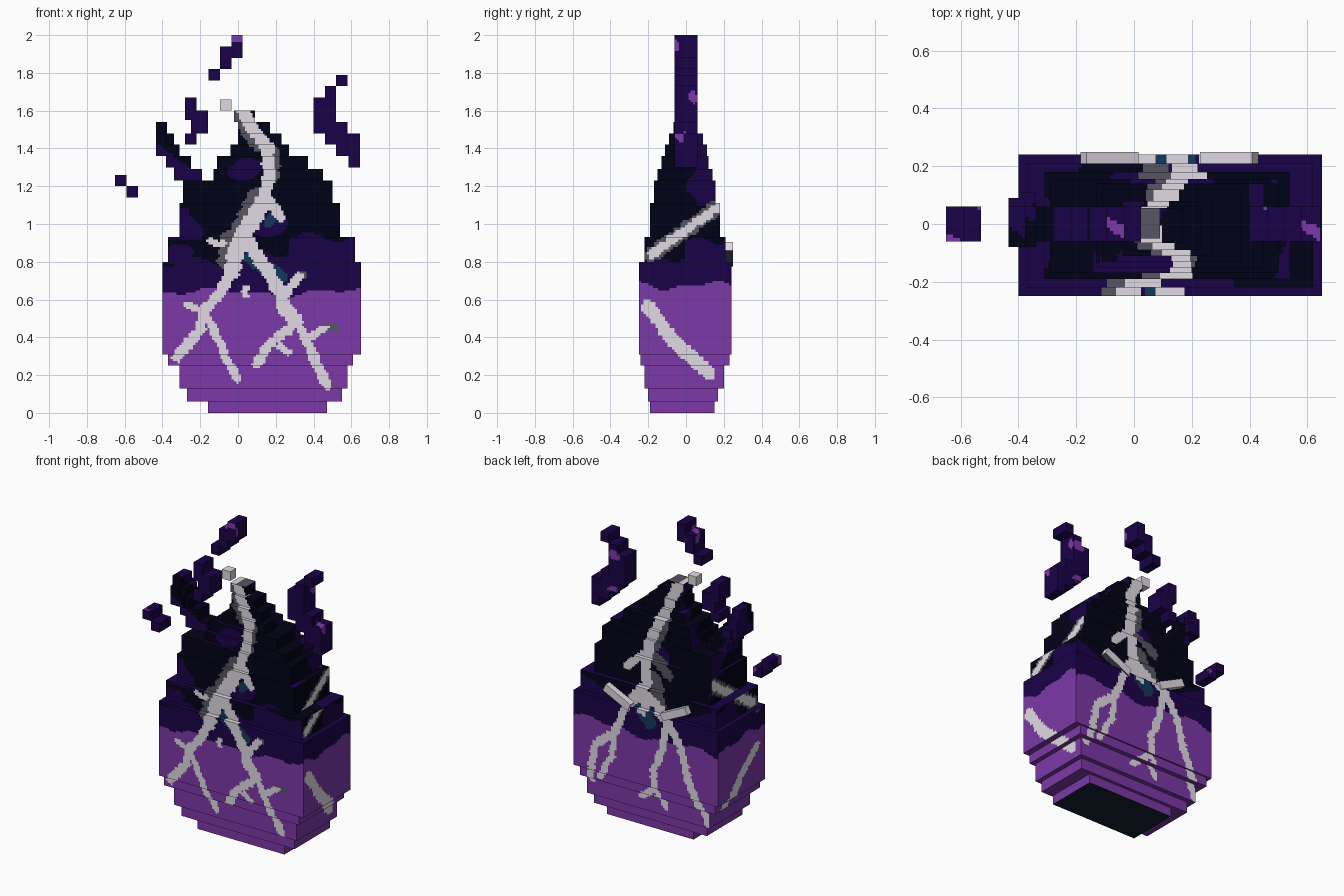
import bpy, bmesh, math
from mathutils import Vector, Matrix

CELL = 0.0125
COLOURS = [("purple", (.20, .040, .385)), ("dark_purple", (.011, .0006, .065)),
           ("near_black", (.0004, .0004, .009)), ("pale_grey", (.75, .71, .77)),
           ("dark_grey", (.095, .090, .12)), ("deep_teal", (.008, .038, .105)),
           ("navy", (.005, .014, .028))]
PURPLE, DARK, BLACK, PALE, GREY, TEAL, NAVY = range(7)
MATS = []
for name, c in COLOURS:
    m = bpy.data.materials.new(name)
    m.diffuse_color = (*c, 1)
    MATS.append(m)

# Lightning strokes: (colour, half width, path)
FRONT = [
    (PALE, .034, [(.02, 1.62), (.08, 1.5), (.16, 1.4), (.165, 1.24), (.13, 1.13), (.05, 1.0)]),
    (PALE, .046, [(.14, 1.12), (.03, .95), (-.01, .86), (-.03, .76)]),
    (PALE, .028, [(-.03, .76), (-.1, .63), (-.18, .54), (-.2, .44), (-.32, .3)]),
    (PALE, .022, [(-.27, .57), (-.18, .54), (-.09, .36), (-.06, .28), (.0, .18)]),
    (PALE, .036, [(.04, .93), (.15, .76), (.23, .63), (.24, .56), (.31, .48)]),
    (PALE, .026, [(.31, .48), (.36, .39), (.42, .25), (.47, .15)]),
    (PALE, .026, [(.31, .48), (.16, .36), (.1, .26)]),
    (PALE, .024, [(.25, .63), (.32, .72)]),
    (PALE, .022, [(.36, .39), (.46, .45)]),
    (PALE, .018, [(.22, .36), (.27, .32)]),
    (PALE, .018, [(.04, .66), (.04, .63)]),
    (PALE, .018, [(-.14, .91), (-.08, .89)]),
    (PALE, .026, [(.15, 1.13), (.23, 1.04)]),
    (GREY, .02, [(.32, .72), (.35, .73)]),
    (GREY, .02, [(.48, .455), (.51, .45)]),
    (GREY, .045, [(.10, 1.15), (0, .96)]),
    (GREY, .03, [(-.06, .93), (-.08, .80)]),
    (GREY, .045, [(.0, 1.58), (.11, 1.43)]),
    (GREY, .03, [(.19, 1.38), (.19, 1.26)]),
    (TEAL, .04, [(.07, .82), (.22, .72)]),
    (TEAL, .025, [(.2, 1.06), (.16, 1.0)])]
BACK = [
    (PALE, .036, [(.0, 1.6), (.07, 1.48), (.09, 1.4), (.13, 1.3), (.16, 1.2), (.17, 1.11), (.15, .8)]),
    (PALE, .032, [(.15, .97), (.27, .79)]),
    (PALE, .026, [(.27, .79), (.35, .6), (.49, .49), (.54, .24)]),
    (PALE, .022, [(.35, .6), (.37, .45), (.46, .28)]),
    (PALE, .032, [(.15, .9), (-.03, .77)]),
    (PALE, .026, [(-.03, .78), (0, .6), (.07, .42), (.06, .31), (.17, .22)]),
    (PALE, .022, [(.06, .31), (.01, .19)]),
    (PALE, .028, [(-.03, .78), (-.13, .63), (-.18, .44), (-.31, .15)]),
    (PALE, .028, [(.17, 1.15), (.3, 1.03)]),
    (GREY, .035, [(.14, 1.15), (0, 1.05)]),
    (GREY, .04, [(.08, 1.34), (.12, 1.2)]),
    (GREY, .045, [(.10, 1.0), (.04, .85)]),
    (TEAL, .05, [(.2, .86), (.1, .74)])]
RIGHT = [(PALE, .024, [(-.18, .84), (.17, 1.09)]), (GREY, .040, [(-.18, .84), (.17, 1.09)]),
         (PALE, .036, [(-.2, .56), (-.05, .36), (.12, .21)])]
LEFT = [(PALE, .026, [(.17, 1.06), (-.17, .83)]), (GREY, .045, [(.17, 1.06), (-.17, .83)]),
        (PALE, .034, [(-.16, .56), (.0, .43), (.14, .25)])]


def near(px, pz, a, b):
    dx, dz = b[0] - a[0], b[1] - a[1]
    t = max(0, min(1, ((px - a[0]) * dx + (pz - a[1]) * dz) / (dx * dx + dz * dz)))
    return math.hypot(px - a[0] - dx * t, pz - a[1] - dz * t)


def body_colour(c, n):
    """Lightning first, then black, dark purple and purple bands by height."""
    x, y, z = c
    if n.z < -.5:
        return NAVY if z < .01 else (PURPLE if z < .7 else DARK)
    if n.z > .5 and z > 1.59:
        return GREY if x > .02 else PALE
    side = abs(n.x) > .5
    if side:
        strokes, u = (RIGHT if n.x > 0 else LEFT), y
        if z > 1.12:
            strokes = []
    else:
        strokes, u = (FRONT if y < 0 else BACK), x
    rough = .004 * math.sin(71 * u + 90 * z) + .003 * math.sin(150 * z - 60 * u)
    for col, w, path in strokes:
        if any(near(u, z, a, b) < w + rough for a, b in zip(path, path[1:])):
            return col
    wave = .016 * math.sin(9 * x + 14 * y) + .012 * math.sin(23 * x + 31 * y)
    if z < .638 + wave + (.035 if side else 0):
        return PURPLE
    patch = math.sin(11 * x + 5 * z + 1) + math.sin(17 * z - 6 * x + 9 * y)
    if n.z > .5:
        # Ledges: purple low down, patchy higher up
        if z < .85:
            return DARK
        return DARK if patch > (-.6 if z < .95 else .35) else BLACK
    if side:
        edge = .82 + (.09 if y > 0 else 0) + .02 * math.sin(25 * y)
        if z > 1.1 and y > .03 + .03 * math.sin(30 * z):
            return DARK
    elif y < 0:
        edge = .80 if x < -.1 else (.93 if x > .27 else .85)
        edge += .025 * math.sin(21 * x)
        if x < -.22 + .04 * math.sin(28 * z) and .92 < z < 1.08:
            return DARK
    else:
        edge = .86 + .04 * math.sin(13 * x)
    return DARK if z < edge or patch > 1.45 else BLACK


def flame_colour(c, n):
    x, y, z = c
    s = math.sin(19 * x + 33 * y + 3) + math.sin(27 * z + 12 * y)
    if n.y < -.5:
        return PURPLE if z > 1.97 else DARK
    return PURPLE if s > 1.65 else DARK


def ember_colour(c, n):
    x, y, z = c
    return BLACK if math.sin(24 * x + 20 * z) + math.sin(15 * z + 20 * y) > .3 else DARK


def add_box(bm, lo, hi, rule, cell=CELL):
    """Box whose sides are split into small cells, coloured by rule."""
    lo, hi = Vector(lo), Vector(hi)
    for ax in range(3):
        u, v = (ax + 1) % 3, (ax + 2) % 3
        nu = max(1, round((hi[u] - lo[u]) / cell))
        nv = max(1, round((hi[v] - lo[v]) / cell))
        for sign in (-1, 1):
            n = Vector((0, 0, 0))
            n[ax] = sign

            def point(i, j):
                p = Vector((0, 0, 0))
                p[ax] = hi[ax] if sign > 0 else lo[ax]
                p[u] = lo[u] + (hi[u] - lo[u]) * i / nu
                p[v] = lo[v] + (hi[v] - lo[v]) * j / nv
                return p
            grid = [[bm.verts.new(point(i, j)) for j in range(nv + 1)] for i in range(nu + 1)]
            for i in range(nu):
                for j in range(nv):
                    q = [grid[i][j], grid[i + 1][j], grid[i + 1][j + 1], grid[i][j + 1]]
                    f = bm.faces.new(q if sign > 0 else q[::-1])
                    f.material_index = rule(f.calc_center_median(), n)


def boxes(name, items, rule, cell=CELL):
    """Items: (x0, x1, z0, z1, y0, y1)."""
    bm = bmesh.new()
    for x0, x1, z0, z1, y0, y1 in items:
        add_box(bm, (x0, y0, z0), (x1, y1, z1), rule, cell)
    bmesh.ops.remove_doubles(bm, verts=bm.verts, dist=1e-5)
    me = bpy.data.meshes.new(name)
    bm.to_mesh(me)
    bm.free()
    for m in MATS:
        me.materials.append(m)
    ob = bpy.data.objects.new(name, me)
    bpy.context.collection.objects.link(ob)
    return ob


# Stepped body, bottom to tip
LAYERS = [
    (-.16, .47, 0, .06, -.19, .15), (-.27, .55, .06, .13, -.20, .17),
    (-.31, .58, .13, .25, -.22, .20), (-.37, .61, .25, .31, -.24, .23),
    (-.40, .65, .31, .80, -.25, .24), (-.37, .62, .80, .93, -.22, .21),
    (-.31, .54, .93, 1.11, -.19, .18), (-.29, .50, 1.11, 1.23, -.17, .155),
    (-.13, .45, 1.23, 1.29, -.15, .14), (-.11, .37, 1.29, 1.36, -.13, .12),
    (-.04, .27, 1.36, 1.42, -.11, .08), (0, .23, 1.42, 1.48, -.09, .06),
    (0, .17, 1.48, 1.54, -.065, .055), (-.02, .09, 1.54, 1.60, -.05, .055)]
for k, layer in enumerate(LAYERS):
    boxes(f"body_layer_{k + 1}", [layer], body_colour)

# Floating flames
Y = (-.06, .06)
boxes("top_flame", [(-.035, .025, 1.88, 2.0, *Y), (-.095, -.035, 1.82, 1.94, *Y),
                    (-.155, -.095, 1.76, 1.82, *Y)], flame_colour)
boxes("right_flame", [(.52, .58, 1.73, 1.79, *Y), (.46, .52, 1.67, 1.73, *Y),
                      (.40, .52, 1.48, 1.67, *Y), (.46, .58, 1.42, 1.54, *Y),
                      (.52, .645, 1.36, 1.48, *Y), (.585, .645, 1.30, 1.36, *Y)], flame_colour)
boxes("left_flame", [(-.28, -.22, 1.55, 1.67, *Y), (-.25, -.16, 1.48, 1.60, *Y),
                     (-.28, -.22, 1.42, 1.48, *Y)], flame_colour)
boxes("left_ember_tail", [(-.435, -.375, 1.48, 1.54, *Y), (-.435, -.375, 1.36, 1.48, -.08, .09),
                          (-.40, -.34, 1.36, 1.42, -.08, .11), (-.375, -.34, 1.42, 1.48, *Y),
                          (-.38, -.31, 1.30, 1.42, *Y), (-.34, -.25, 1.23, 1.36, *Y),
                          (-.25, -.19, 1.23, 1.29, *Y)], ember_colour)
boxes("drifting_spark", [(-.65, -.59, 1.20, 1.26, *Y), (-.59, -.53, 1.14, 1.20, *Y)], flame_colour)

# Lightning tip and the two slanted bars on the back
boxes("lightning_tip", [(-.095, -.035, 1.60, 1.66, -.03, .03)], lambda c, n: PALE, 1)
for side, x in ((1, .33), (-1, -.085)):
    bar = boxes("back_bar_" + ("right" if side > 0 else "left"),
                [(-.1, .1, -.025, .025, -.02, .02)],
                lambda c, n: GREY if n.z < -.5 and side > 0 else PALE, 1)
    bar.matrix_world = Matrix.Translation((x, .23, .84)) @ Matrix.Rotation(-side * .45, 4, 'Y')
